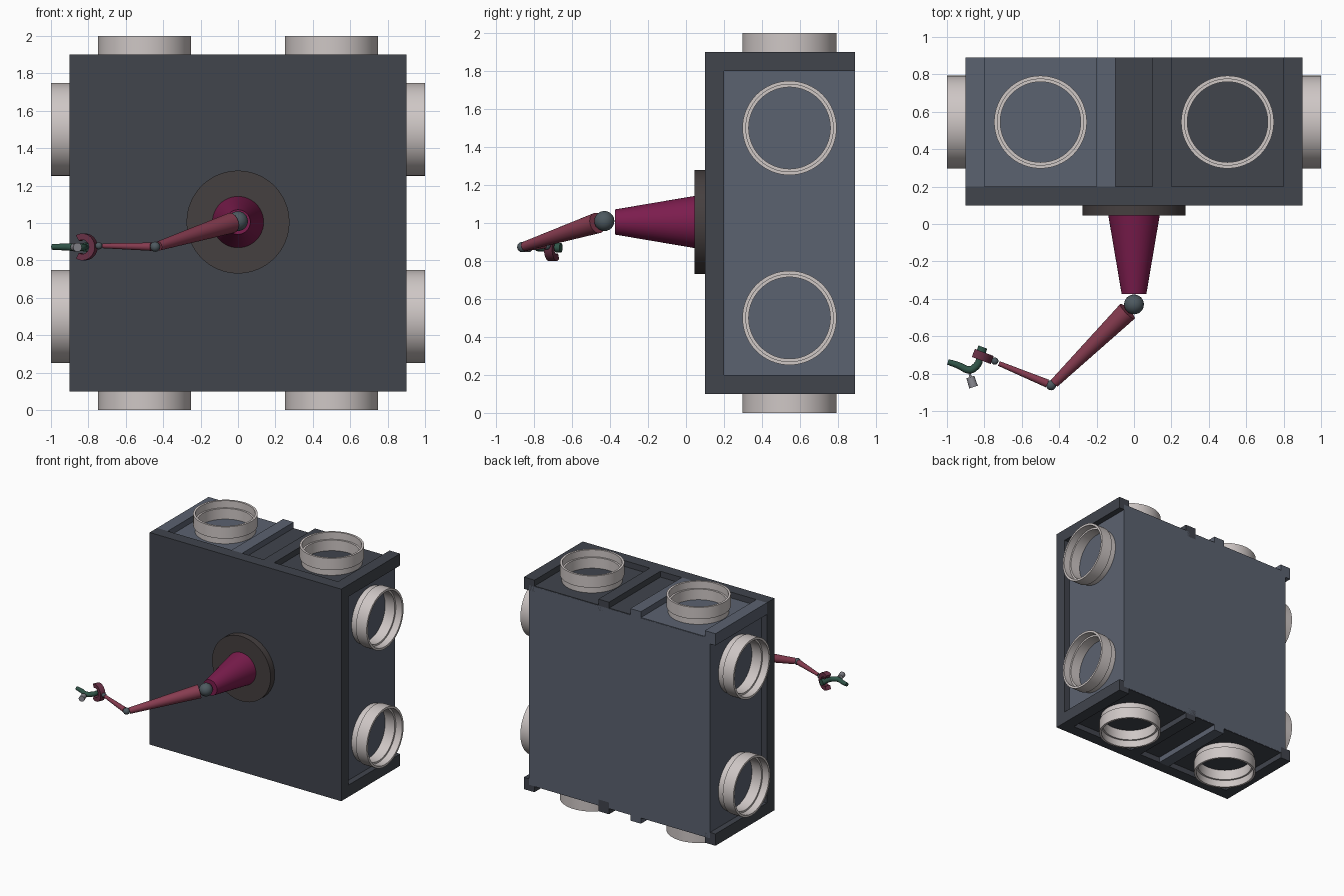
import bpy, bmesh
from math import pi, cos, sin
from mathutils import Vector, Matrix

if "Cube" in bpy.data.objects:
    bpy.data.objects.remove(bpy.data.objects["Cube"])


def material(name, r, g, b):
    m = bpy.data.materials.new(name)
    m.diffuse_color = (r, g, b, 1)
    m.use_nodes = True
    m.node_tree.nodes["Principled BSDF"].inputs["Base Color"].default_value = m.diffuse_color
    return m


DARK = material("dark_shell", 0.052, 0.058, 0.073)
PANEL = material("blue_grey_panel", 0.105, 0.122, 0.162)
PALE = material("pale_ring", 0.62, 0.57, 0.56)
BROWN = material("brown_grey", 0.06, 0.05, 0.05)
CRIMSON = material("crimson", 0.2, 0.012, 0.075)
ROSE = material("rose", 0.24, 0.045, 0.08)
CLAW = material("dark_rose", 0.14, 0.03, 0.06)
STEEL = material("steel", 0.075, 0.1, 0.115)
GREEN = material("green", 0.03, 0.09, 0.065)
GREY = material("light_grey", 0.25, 0.25, 0.28)


def finish(name, bm, mat, smooth=True):
    bmesh.ops.recalc_face_normals(bm, faces=bm.faces)
    me = bpy.data.meshes.new(name)
    bm.to_mesh(me)
    bm.free()
    me.materials.append(mat)
    ob = bpy.data.objects.new(name, me)
    bpy.context.collection.objects.link(ob)
    if smooth:
        bpy.ops.object.select_all(action='DESELECT')
        ob.select_set(True)
        bpy.context.view_layer.objects.active = ob
        bpy.ops.object.shade_smooth_by_angle()
    return ob


def box(name, x, y, z, mat):
    bm = bmesh.new()
    bmesh.ops.create_cube(bm, size=1)
    for v in bm.verts:
        v.co = [(a + b) / 2 + c * (b - a) for (a, b), c in zip((x, y, z), v.co)]
    return finish(name, bm, mat, False)


def cone(name, p, q, r1, r2, mat, n=32):
    p, q = Vector(p), Vector(q)
    rot = (q - p).to_track_quat('Z', 'Y').to_matrix().to_4x4()
    bm = bmesh.new()
    bmesh.ops.create_cone(bm, cap_ends=True, segments=n, radius1=r1, radius2=r2,
                          depth=(q - p).length,
                          matrix=Matrix.Translation((p + q) / 2) @ rot)
    return finish(name, bm, mat)


def ball(name, p, r, mat):
    bm = bmesh.new()
    bmesh.ops.create_uvsphere(bm, u_segments=24, v_segments=12, radius=r,
                              matrix=Matrix.Translation(p))
    return finish(name, bm, mat)


def ring(name, base, direction):
    # stepped socket collar: (radius, height) cross-section turned about its axis
    prof = [(.215, 0), (.235, 0), (.235, .05), (.248, .05), (.248, .15),
            (.23, .15), (.23, .09), (.215, .09)]
    n = 64
    mat = Matrix.Translation(base) @ Vector(direction).to_track_quat('Z', 'Y').to_matrix().to_4x4()
    bm = bmesh.new()
    rows = [[bm.verts.new(mat @ Vector((r * cos(2 * pi * i / n), r * sin(2 * pi * i / n), h)))
             for r, h in prof] for i in range(n)]
    for i in range(n):
        a, b = rows[i], rows[(i + 1) % n]
        for j in range(len(prof)):
            k = (j + 1) % len(prof)
            bm.faces.new((a[j], b[j], b[k], a[k]))
    return finish(name, bm, PALE)


# block: front plate and inner core
Y = (0.2, 0.89)
box("front_plate", (-.9, .9), (.1, .2), (.1, 1.9), DARK)
box("core", (-.85, .85), Y, (.15, 1.845), PANEL)
box("top_dark_floor", (-.1, .848), (.2, .888), (1.84, 1.85), DARK)
box("top_light_floor", (-.848, -.1), (.2, .888), (1.84, 1.85), PANEL)
box("bottom_dark_floor", (-.848, .848), (.2, .888), (.147, .16), DARK)

# corner rails and paired middle ribs, top and bottom
for lvl, z in (("bottom", (.1, .2)), ("top", (1.8, 1.9))):
    for side, s in (("left", -1), ("right", 1)):
        light = PANEL if (s < 0 and lvl == "top") else DARK
        box(f"{lvl}_{side}_rail", sorted((s * .8, s * .9)), Y, z, light)
        box(f"{lvl}_{side}_rib", sorted((s * .1, s * .2)), Y, z, PANEL if s < 0 else DARK)

# eight socket rings
for s in (-1, 1):
    for o in (-.5, .5):
        ring("side_ring", (s * .85, .545, 1 + o), (s, 0, 0))
        ring("end_ring", (o, .545, 1 + s * .85), (0, 0, s))

# arm
cone("mount_disc", (0, .1, 1.005), (0, .045, 1.005), .275, .275, BROWN, 64)
cone("shoulder", (0, .05, 1.005), (0, -.375, 1.005), .138, .066, CRIMSON, 48)
ball("shoulder_joint", (0, -.43, 1.01), .053, STEEL)
cone("upper_arm", (-.035, -.467, 1.0), (-.425, -.85, .877), .055, .025, ROSE)
ball("elbow_joint", (-.443, -.862, .873), .027, STEEL)
cone("forearm", (-.463, -.853, .873), (-.722, -.746, .878), .022, .013, ROSE)
ball("wrist_joint", (-.744, -.733, .878), .019, STEEL)

# C-shaped claw, opening away from the wrist
bm = bmesh.new()
u, w = Vector((.93, -.35, 0)), Vector((.35, .93, 0))
n = 20
rows = []
for i in range(n + 1):
    a = -2.1 + 4.2 * i / n
    d = u * cos(a) + Vector((0, 0, sin(a)))
    c = Vector((-.825, -.702, .872))
    rows.append([bm.verts.new(c + d * r + w * t)
                 for r, t in ((.038, -.023), (.072, -.023), (.072, .023), (.038, .023))])
for a, b in zip(rows, rows[1:]):
    for j in range(4):
        bm.faces.new((a[j], b[j], b[(j + 1) % 4], a[(j + 1) % 4]))
bm.faces.new(rows[0])
bm.faces.new(rows[-1])
finish("claw", bm, CLAW)

# curved green tool held in the claw
cu = bpy.data.curves.new("tool", 'CURVE')
cu.dimensions = '3D'
cu.bevel_depth = .02
cu.bevel_resolution = 4
cu.use_fill_caps = True
sp = cu.splines.new('NURBS')
pts = [(-.995, -.738, .872, .75), (-.94, -.752, .872, .9), (-.88, -.79, .87, 1),
       (-.83, -.75, .87, 1), (-.825, -.71, .87, .9), (-.812, -.67, .87, .9)]
sp.points.add(len(pts) - 1)
for p, (x, y, z, r) in zip(sp.points, pts):
    p.co, p.radius = (x, y, z, 1), r
sp.use_endpoint_u = True
sp.order_u = 3
cu.materials.append(GREEN)
bpy.context.collection.objects.link(bpy.data.objects.new("tool", cu))
cone("tool_butt", (-.818, -.685, .87), (-.808, -.658, .87), .025, .025, GREEN, 16)
cone("nozzle_neck", (-.885, -.775, .87), (-.872, -.825, .87), .006, .006, GREY, 12)
cone("nozzle", (-.875, -.818, .87), (-.858, -.872, .87), .022, .024, GREY, 16)
